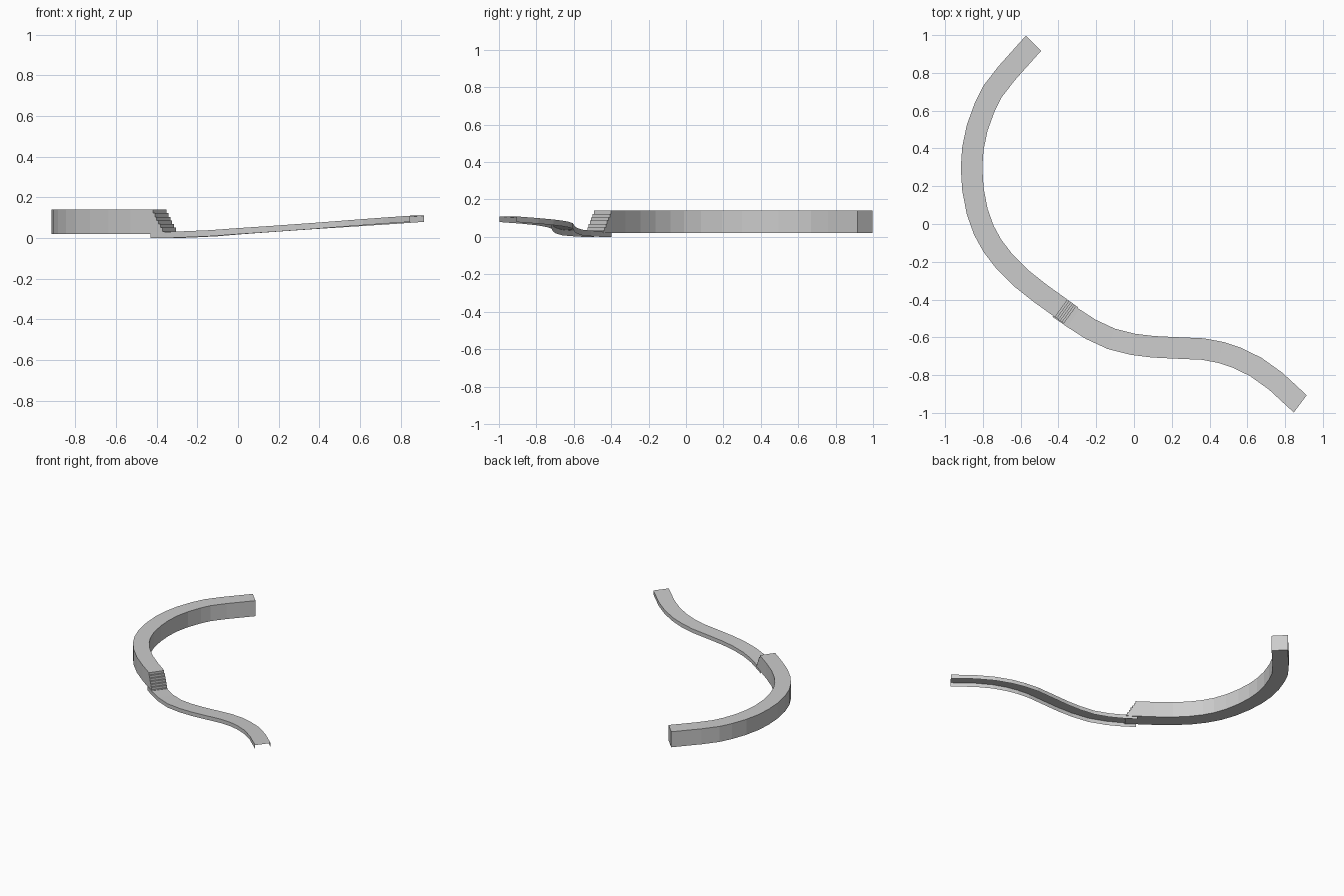
import bpy
from mathutils import Vector

if "Cube" in bpy.data.objects:
    bpy.data.objects.remove(bpy.data.objects["Cube"])

HALF = 0.057   # half width of the whole walkway


def make(name, verts, faces):
    mesh = bpy.data.meshes.new(name)
    mesh.from_pydata(verts, [], faces)
    mesh.update()
    obj = bpy.data.objects.new(name, mesh)
    bpy.context.collection.objects.link(obj)
    return obj


def sections(path, start_dir=None, end_dir=None):
    """Left and right edge points for every point of a centre line."""
    pts = [Vector(p) for p in path]
    out = []
    for i, p in enumerate(pts):
        t = pts[min(i + 1, len(pts) - 1)] - pts[max(i - 1, 0)]
        if i == 0 and start_dir:
            t = Vector(start_dir)
        if i == len(pts) - 1 and end_dir:
            t = Vector(end_dir)
        t.normalize()
        n = Vector((-t.y, t.x)) * HALF
        out.append((p + n, p - n))
    return out


def sweep(name, secs, heights, closed):
    """Sweep a box (closed) or an upside-down U sheet (open) along the sections."""
    verts, faces = [], []
    for (l, r), (lo, hi) in zip(secs, heights):
        verts += [(*l, lo), (*l, hi), (*r, hi), (*r, lo)]
    for i in range(len(secs) - 1):
        for k in range(4 if closed else 3):
            a, b = 4 * i + k, 4 * i + (k + 1) % 4
            faces.append((a, b, b + 4, a + 4))
    if closed:
        faces.append((3, 2, 1, 0))
    return make(name, verts, faces)


# curved solid wall, stopping where the steps begin
wall_path = [(-0.532, 0.957), (-0.675, 0.797), (-0.75, 0.70), (-0.79, 0.62),
             (-0.83, 0.51), (-0.853, 0.40), (-0.86, 0.30), (-0.853, 0.185),
             (-0.83, 0.065), (-0.795, -0.033), (-0.75, -0.115),
             (-0.685, -0.20), (-0.60, -0.285), (-0.495, -0.368),
             (-0.385, -0.447)]
step_dir = Vector((0.81, -0.586)).normalized()
wall = sections(wall_path, (-0.72, -0.70), step_dir)
sweep("curved_wall", wall, [(0.02, 0.14)] * len(wall), True)

# small flight of steps at the low end of the wall
count, run, top, bottom = 6, 0.0115, 0.14, 0.02
rise = (top - 0.033) / count
profile = [(0, bottom), (0, top)]
for i in range(count):
    z = top - i * rise
    profile += [(i * run, z - rise), ((i + 1) * run, z - rise)]
profile.append((count * run, bottom))
verts = []
for edge in wall[-1]:
    for d, z in profile:
        verts.append((*(edge + step_dir * d), z))
n = len(profile)
faces = [(i, i + 1, n + i + 1, n + i) for i in range(1, n - 1)]
faces += [(n - 1, 0, n, 2 * n - 1), tuple(range(n)), tuple(reversed(range(n, 2 * n)))]
make("wall_steps", verts, faces)

# rising ramp: thin sheet with a skirt on both sides, open below
ramp_path = [(-0.398, -0.445), (-0.32, -0.499), (-0.23, -0.557), (-0.12, -0.608),
             (-0.005, -0.637), (0.10, -0.650), (0.20, -0.655), (0.365, -0.662),
             (0.46, -0.680), (0.545, -0.708), (0.645, -0.757), (0.75, -0.832),
             (0.88, -0.952)]
ramp = sections(ramp_path, step_dir, (0.80, -0.60))
heights = []
for x, y in ramp_path:
    lo = 0.018 + 0.07 * x if x > -0.05 else max(0.0, 0.014 + 0.045 * x)
    heights.append((lo, lo + 0.03))
sweep("ramp", ramp, heights, False)
